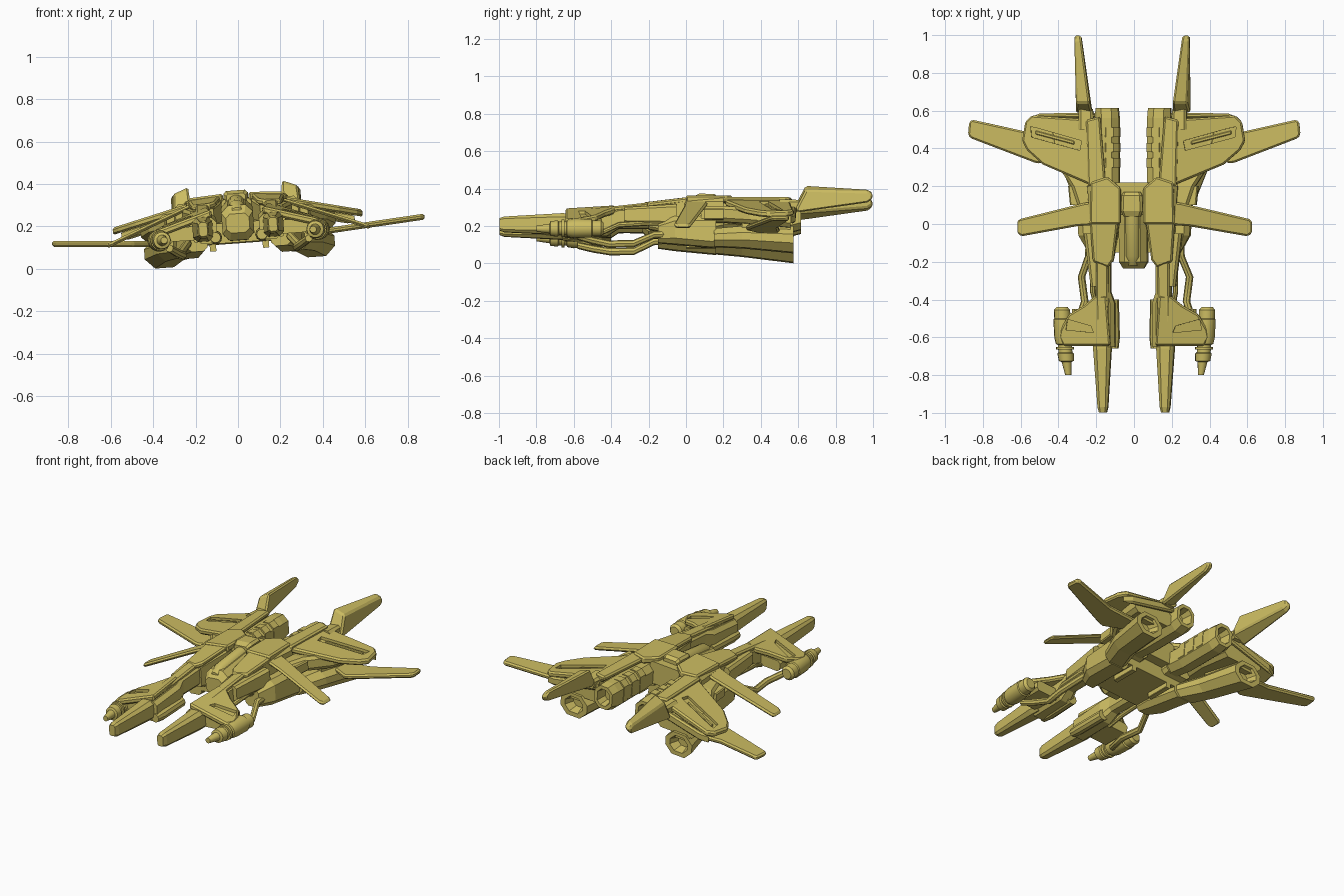
import bpy, math
from mathutils import Matrix, Vector

# the whole craft banks about 4 degrees around its long axis
ROLL = (Matrix.Translation((0, 0, 0.2)) @ Matrix.Rotation(math.radians(-4.2), 4, 'Y')
        @ Matrix.Translation((0, 0, -0.2)))
paint = bpy.data.materials.new("olive_paint")
paint.diffuse_color = (0.6, 0.5, 0.12, 1)


def make(name, verts, faces, mirror=True, smooth=False, bevel=0, cutter=None):
    me = bpy.data.meshes.new(name)
    me.from_pydata(verts, [], faces)
    me.materials.append(paint)
    ob = bpy.data.objects.new(name, me)
    bpy.context.collection.objects.link(ob)
    ob.matrix_world = ROLL
    bpy.context.view_layer.objects.active = ob
    for o in bpy.context.selected_objects:
        o.select_set(False)
    ob.select_set(True)
    bpy.ops.object.mode_set(mode='EDIT')
    bpy.ops.mesh.select_all(action='SELECT')
    bpy.ops.mesh.normals_make_consistent(inside=False)
    bpy.ops.object.mode_set(mode='OBJECT')
    if smooth:
        bpy.ops.object.shade_smooth_by_angle(angle=math.radians(35))
    if bevel:
        b = ob.modifiers.new("bevel", 'BEVEL')
        b.width, b.segments = bevel, 1
    if cutter:
        c = ob.modifiers.new("slot", 'BOOLEAN')
        c.operation, c.object, c.solver = 'DIFFERENCE', cutter, 'EXACT'
    if mirror:
        ob.modifiers.new("mirror", 'MIRROR')
    return ob


def loft(name, rings, **kw):
    n = len(rings[0])
    faces = [(k*n+i, k*n+(i+1) % n, (k+1)*n+(i+1) % n, (k+1)*n+i)
             for k in range(len(rings)-1) for i in range(n)]
    faces += [tuple(range(n)), tuple(range((len(rings)-1)*n, len(rings)*n))]
    return make(name, [p for r in rings for p in r], faces, **kw)


def hull(name, stations, c=0.22, **kw):
    """Chamfered box section (y, x0, x1, z0, z1) swept along y."""
    rings = []
    for y, a, b, lo, hi in stations:
        k = c * min(b-a, hi-lo)
        rings.append([(a+k, y, lo), (b-k, y, lo), (b, y, lo+k), (b, y, hi-k),
                      (b-k, y, hi), (a+k, y, hi), (a, y, hi-k), (a, y, lo+k)])
    return loft(name, rings, **kw)


def tube(name, stations, n=14, **kw):
    """Round section (y, x, z, r) swept along y."""
    return loft(name, [[(x+r*math.cos(2*math.pi*i/n), y, z+r*math.sin(2*math.pi*i/n))
                        for i in range(n)] for y, x, z, r in stations], smooth=True, **kw)


def plate(name, pts, plane, thick, bevel=0.009, **kw):
    """Flat outline lying on the plane z = z0 + a*x + b*y."""
    z0, a, b = plane
    top = [Vector((x, y, z0+a*x+b*y)) for x, y in pts]
    return loft(name, [top, [p-Vector((0, 0, thick)) for p in top]], bevel=bevel, **kw)


def slot_cutter(name, pts, plane):
    ob = plate(name, pts, (plane[0]+0.03,)+plane[1:], 0.047, bevel=0, mirror=False)
    ob.hide_render = True
    ob.hide_set(True)
    return ob


# central fuselage
hull("fuselage", [(-.235, -.055, .055, .17, .26), (-.2, -.075, .075, .135, .3),
                  (.02, -.075, .075, .13, .325), (.16, -.075, .075, .14, .33)], mirror=False)
hull("belly", [(-.15, -.19, .19, .125, .22), (.16, -.2, .2, .12, .24)], c=.1, mirror=False)
hull("rear_bridge", [(.05, -.11, .11, .2, .33), (.22, -.1, .1, .2, .335)], c=.1, mirror=False)
hull("dorsal_cap", [(.04, -.045, .045, .31, .355), (.07, -.058, .058, .31, .37),
                    (.15, -.055, .055, .31, .37), (.17, -.045, .045, .31, .355)], mirror=False)
tube("cockpit_ridge", [(-.22, 0, .26, .03), (-.17, 0, .285, .04), (.05, 0, .31, .04)], mirror=False)

# shoulder blocks and the strips running over the booms
plate("shoulder_plate", [(.06, 0), (.06, .19), (.13, .25), (.22, .22), (.225, 0)],
      (.362, -.06, 0), .04)
hull("shoulder_core", [(-.2, .11, .21, .17, .3), (0, .07, .225, .13, .335),
                       (.2, .07, .24, .17, .335)], c=.12)
plate("shoulder_front", [(.075, .01), (.225, .01), (.21, -.2), (.13, -.23), (.1, -.19)],
      (.355, -.08, .12), .03)
plate("front_strip", [(.13, -.2), (.195, -.2), (.195, -.64), (.13, -.64)], (.335, 0, .11), .03)
plate("rear_strip", [(.14, .2), (.235, .2), (.245, .55), (.17, .57)], (.347, -.04, 0), .03)

# front arms, outer armour and nose blades
hull("front_arm", [(-.65, .1, .2, .13, .25), (-.42, .1, .2, .135, .27),
                   (-.36, .12, .2, .175, .285), (-.15, .12, .21, .175, .3)])
hull("arm_side_block", [(-.33, .17, .225, .2, .285), (-.05, .19, .26, .19, .3)])
hull("nose_blade", [(-.998, .145, .185, .165, .23), (-.97, .138, .192, .155, .238),
                    (-.66, .12, .215, .14, .255), (-.6, .13, .21, .14, .25)])
tube("inner_thruster", [(-.66, .11, .155, .025), (-.6, .11, .155, .032), (-.4, .115, .16, .032)], n=10)
front = (.375, -.3, .08)
cut = slot_cutter("front_slot_cutter", [(.21, -.575), (.225, -.54), (.35, -.505), (.36, -.56)], front)
plate("front_armour", [(.12, -.645), (.375, -.645), (.398, -.6), (.39, -.56), (.345, -.48),
                       (.26, -.43), (.2, -.38), (.14, -.38)], front, .035, cutter=cut)
hull("armour_mount", [(-.62, .18, .33, .15, .215), (-.45, .18, .33, .15, .215)])

# gun pods
tube("gun_pod", [(-.44, .385, .16, .03), (-.455, .385, .16, .043), (-.5, .383, .16, .043),
                 (-.505, .381, .16, .05), (-.6, .374, .16, .052), (-.635, .372, .16, .046),
                 (-.64, .37, .16, .037), (-.68, .367, .16, .037), (-.685, .366, .16, .044),
                 (-.725, .362, .16, .04), (-.73, .361, .16, .026), (-.8, .352, .16, .016)])
tube("pod_muzzle_ring", [(-.665, .368, .16, .048), (-.65, .37, .16, .048)])

# fuel pipes
tube("fuel_pipe", [(-.58, .33, .12, .018), (-.5, .3, .1, .02), (-.41, .27, .083, .02),
                   (-.28, .287, .085, .02), (-.17, .245, .135, .02), (-.05, .24, .14, .02)], n=8)
tube("inner_pipe", [(-.45, .2, .15, .014), (-.36, .22, .19, .014), (-.2, .22, .2, .014),
                    (-.1, .21, .2, .014)], n=8)

# middle wings
plate("middle_wing", [(.2, -.005), (.22, .115), (.255, .112), (.615, .025), (.622, .01),
                      (.622, -.05), (.6, -.065), (.3, -.012)], (.405, -.39, 0), .022)

# rear nacelles with recessed nozzles
hull("inner_nacelle", [(.16, .075, .19, .17, .31), (.3, .075, .2, .155, .31),
                       (.56, .075, .2, .155, .315), (.615, .08, .2, .17, .31),
                       (.615, .1, .18, .19, .29), (.55, .11, .17, .2, .28)], c=.28)
for i, y in enumerate((.3, .38, .46)):
    hull(f"nacelle_band_{i}", [(y, .072, .17, .17, .317), (y+.05, .072, .17, .17, .317)], c=.3)
hull("outer_nacelle", [(.08, .2, .29, .2, .285), (.2, .22, .33, .2, .285),
                       (.34, .2, .42, .185, .27), (.56, .2, .46, .16, .26)])
hull("side_block", [(.1, .24, .335, .21, .27), (.2, .24, .345, .21, .27)], c=.1)

# lower hull sweeping out to the ventral engine
hull("lower_side_hull", [(-.15, .15, .245, .095, .2), (-.06, .15, .295, .085, .235),
                         (.16, .17, .31, .065, .235)], c=.2)
hull("ventral_engine", [(.15, .18, .33, .07, .165), (.3, .23, .39, .06, .175),
                        (.575, .27, .45, .03, .17), (.575, .3, .42, .055, .15),
                        (.52, .32, .4, .07, .135)], c=.33)
hull("engine_pylon", [(.3, .27, .36, .14, .23), (.56, .3, .42, .13, .24)], c=.1)
hull("landing_skid", [(.0, .11, .14, .09, .15), (.16, .11, .14, .09, .15)], c=.1)

# rear armour with slot and inner blade
rear = (.378, -.24, 0)
cut = slot_cutter("rear_slot_cutter", [(.27, .44), (.28, .39), (.54, .46), (.545, .515), (.5, .505)], rear)
plate("rear_armour", [(.18, .56), (.25, .555), (.54, .575), (.575, .54), (.592, .44),
                      (.565, .39), (.48, .315), (.23, .21), (.18, .22)], rear, .034, cutter=cut)
plate("slot_blade", [(.31, .44), (.31, .42), (.52, .475), (.52, .495)], (.372, -.24, 0), .02, bevel=.004)
plate("rear_fairing", [(.2, .56), (.2, .59), (.5, .585), (.56, .56)], (.35, -.24, 0), .05)

# swept rear wings
plate("rear_wing", [(.38, .4), (.5, .32), (.53, .325), (.87, .455), (.882, .475),
                    (.876, .54), (.86, .552), (.58, .49), (.4, .5)], (.132, .072, 0), .028)

# tail fins: upright blades, thick at the root and thin at the tip
fin = [(.215, .585, .3, .09), (.22, .64, .402, .075), (.265, .975, .378, .042), (.27, .998, .36, .036),
       (.27, .998, .335, .036), (.264, .97, .318, .042), (.212, .6, .285, .09)]
loft("tail_fin", [[(x, y, z) for x, y, z, w in fin], [(x+w, y, z-.4*w) for x, y, z, w in fin]], bevel=.01)
hull("fin_mount", [(.5, .2, .29, .25, .325), (.61, .212, .285, .265, .32)])
